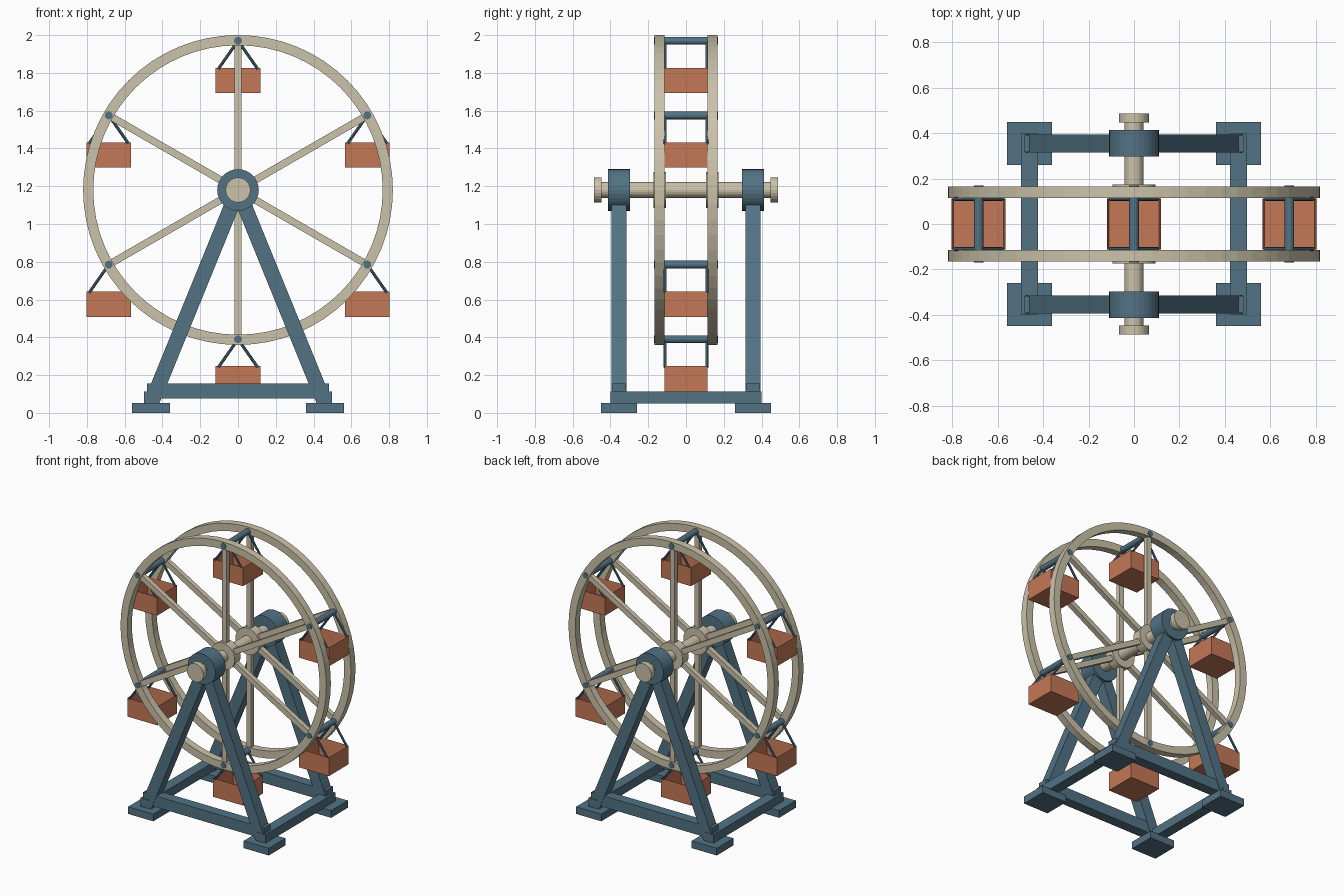
import bpy
import bmesh
from math import sin, cos, pi
from mathutils import Vector, Matrix

cube = bpy.data.objects.get("Cube")
if cube:
    bpy.data.objects.remove(cube, do_unlink=True)


def material(name, rgb):
    mat = bpy.data.materials.new(name)
    mat.use_nodes = True
    mat.diffuse_color = (*rgb, 1)
    mat.node_tree.nodes["Principled BSDF"].inputs["Base Color"].default_value = (*rgb, 1)
    return mat


CREAM = material("cream paint", (0.60, 0.54, 0.40))
BLUE = material("slate blue paint", (0.085, 0.17, 0.23))
ORANGE = material("terracotta paint", (0.56, 0.19, 0.095))

HUB_Z = 1.18       # wheel centre height
PIN_R = 0.79       # radius at which the cabins hang
WHEEL_Y = 0.14     # offset of each wheel from the middle
FRAME_Y = 0.355    # offset of each support frame
FOOT_X = 0.46


def finish(bm, name, mat):
    bmesh.ops.recalc_face_normals(bm, faces=bm.faces)
    mesh = bpy.data.meshes.new(name)
    bm.to_mesh(mesh)
    bm.free()
    mesh.materials.append(mat)
    obj = bpy.data.objects.new(name, mesh)
    bpy.context.collection.objects.link(obj)
    return obj


def box(name, mat, centre, size, turn=0):
    """Box, optionally turned about the y axis."""
    bm = bmesh.new()
    m = Matrix.Translation(centre) @ Matrix.Rotation(turn, 4, "Y") @ Matrix.Diagonal((*size, 1))
    bmesh.ops.create_cube(bm, size=1, matrix=m)
    return finish(bm, name, mat)


def rod(name, mat, a, b, radius, sides):
    """Cylinder between two points."""
    a, b = Vector(a), Vector(b)
    m = Matrix.Translation((a + b) / 2) @ (b - a).to_track_quat("Z", "Y").to_matrix().to_4x4()
    bm = bmesh.new()
    bmesh.ops.create_cone(bm, cap_ends=True, segments=sides, radius1=radius,
                          radius2=radius, depth=(b - a).length, matrix=m)
    return finish(bm, name, mat)


def bar(name, mat, a, b, y, width, depth):
    """Square bar between two (x, z) points in an upright plane."""
    d = Vector((b[0] - a[0], 0, b[1] - a[1]))
    centre = ((a[0] + b[0]) / 2, y, (a[1] + b[1]) / 2)
    return box(name, mat, centre, (width, depth, d.length), Vector((0, 1)).angle_signed(
        Vector((d.x, d.z))))


def rim(name, mat, y, inner, outer, half, segments):
    """Ring with a rectangular section around the hub."""
    bm = bmesh.new()
    loops = []
    for i in range(segments):
        t = 2 * pi * i / segments
        loops.append([bm.verts.new((r * sin(t), y + dy, HUB_Z + r * cos(t)))
                      for r, dy in ((inner, -half), (outer, -half), (outer, half), (inner, half))])
    for i, here in enumerate(loops):
        after = loops[(i + 1) % segments]
        for k in range(4):
            n = (k + 1) % 4
            bm.faces.new((here[k], here[n], after[n], after[k]))
    return finish(bm, name, mat)


def tub(name, mat, centre, size, wall):
    """Open-topped cabin: inset the top face and push it down."""
    bm = bmesh.new()
    bmesh.ops.create_cube(bm, size=1, matrix=Matrix.Translation(centre) @ Matrix.Diagonal((*size, 1)))
    top = max(bm.faces, key=lambda f: f.calc_center_median().z)
    bmesh.ops.inset_region(bm, faces=[top], thickness=wall)
    bmesh.ops.translate(bm, verts=top.verts, vec=(0, 0, wall - size[2]))
    return finish(bm, name, mat)


# Axle with end caps
rod("axle", CREAM, (0, -0.47, HUB_Z), (0, 0.47, HUB_Z), 0.042, 24)

for side, label in ((-1, "front"), (1, "back")):
    # Wheel: rim, hub disc and spokes
    y = side * WHEEL_Y
    rim(label + "_rim", CREAM, y, 0.766, 0.82, 0.026, 64)
    rod(label + "_hub", CREAM, (0, y - 0.033, HUB_Z), (0, y + 0.033, HUB_Z), 0.095, 32)
    for i in range(6):
        t = i * pi / 3
        bar(f"{label}_spoke_{i + 1}", CREAM, (0, HUB_Z),
            (0.78 * sin(t), HUB_Z + 0.78 * cos(t)), y, 0.038, 0.034)

    # Axle cap and bearing
    rod(label + "_axle_cap", CREAM, (0, side * 0.447, HUB_Z), (0, side * 0.487, HUB_Z), 0.066, 24)
    y = side * FRAME_Y
    rod(label + "_bearing", BLUE, (0, y - 0.058, HUB_Z), (0, y + 0.058, HUB_Z), 0.11, 32)

    # Support frame: legs, feet and tie beam
    for sx, hand in ((-1, "right"), (1, "left")):
        bar(f"{label}_{hand}_leg", BLUE, (0, HUB_Z), (sx * FOOT_X, 0.05), y, 0.08, 0.08)
        box(f"{label}_{hand}_foot", BLUE, (sx * FOOT_X, y, 0.026), (0.2, 0.19, 0.052))
    box(label + "_tie_beam", BLUE, (0, y, 0.115), (0.964, 0.074, 0.08))

# Side beams joining the two frames
for sx, hand in ((-1, "right"), (1, "left")):
    box(hand + "_side_beam", BLUE, (sx * FOOT_X, 0, 0.081), (0.074, 0.797, 0.064))

# Cabins hanging from cross pins
for i in range(6):
    t = i * pi / 3
    x, z = PIN_R * sin(t), HUB_Z + PIN_R * cos(t)
    rod(f"cross_pin_{i + 1}", BLUE, (x, -0.169, z), (x, 0.169, z), 0.021, 16)
    tub(f"cabin_{i + 1}", ORANGE, (x, 0, z - 0.21), (0.238, 0.226, 0.134), 0.012)
    for sy in (-1, 1):
        for sx in (-1, 1):
            rod(f"hanger_{i + 1}", BLUE, (x, sy * 0.11, z),
                (x + sx * 0.105, sy * 0.11, z - 0.15), 0.008, 8)
